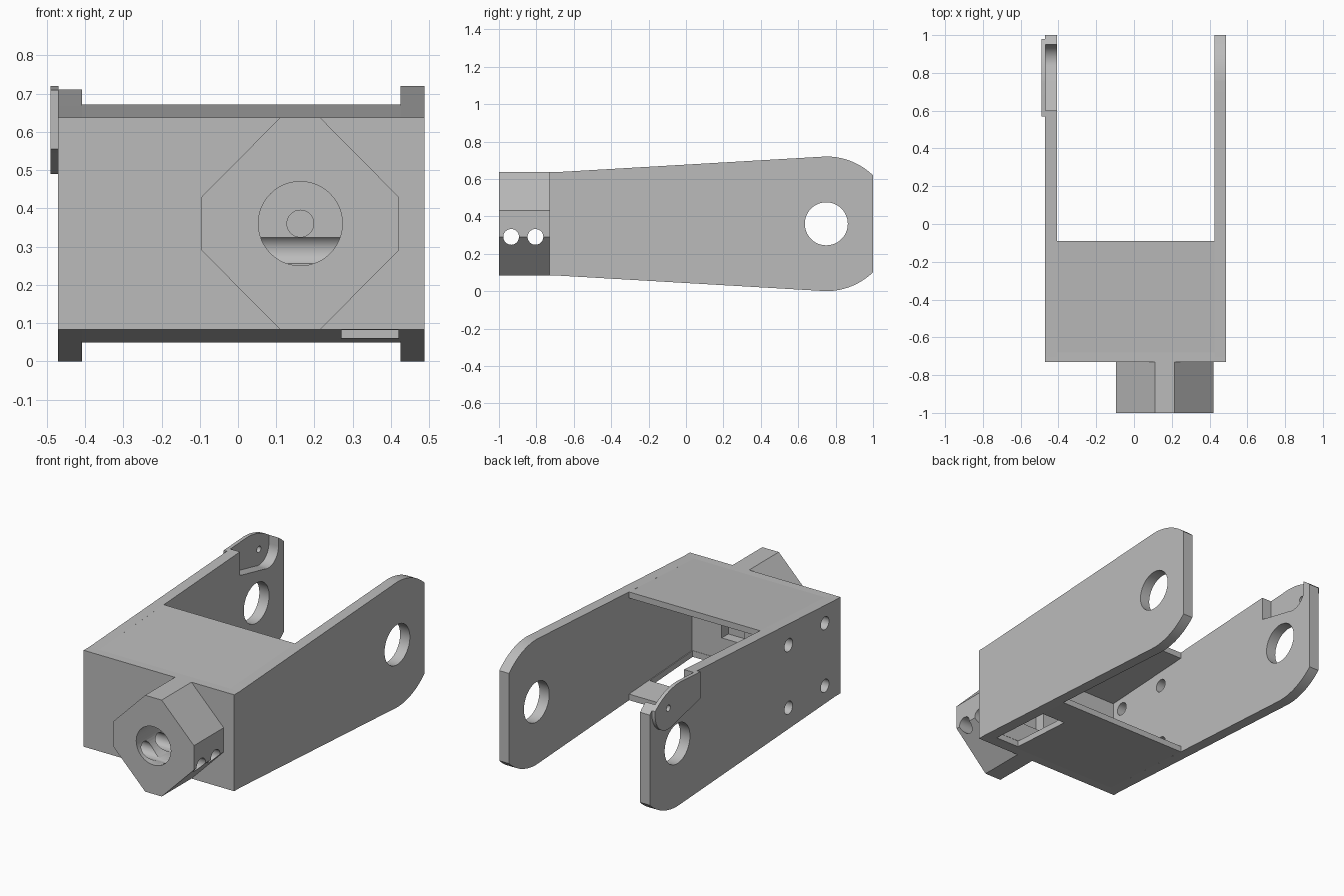
import bpy, bmesh
from math import sin, cos, pi, radians

if "Cube" in bpy.data.objects:
    bpy.data.objects.remove(bpy.data.objects["Cube"], do_unlink=True)

grey = bpy.data.materials.new("plain grey")
grey.use_nodes = True
grey.diffuse_color = (0.5, 0.5, 0.5, 1)
grey.node_tree.nodes["Principled BSDF"].inputs["Base Color"].default_value = (0.5, 0.5, 0.5, 1)


def prism(name, pts, axis, a, b):
    """Extrude a flat outline from a to b along x (points y,z), y (points x,z) or z (points x,y)."""
    place = {"x": lambda p: (a, *p), "y": lambda p: (p[0], a, p[1]), "z": lambda p: (*p, a)}[axis]
    bm = bmesh.new()
    face = bm.faces.new([bm.verts.new(place(p)) for p in pts])
    ext = bmesh.ops.extrude_face_region(bm, geom=[face])
    moved = [v for v in ext["geom"] if isinstance(v, bmesh.types.BMVert)]
    bmesh.ops.translate(bm, verts=moved, vec=[(b - a) * (axis == k) for k in "xyz"])
    bmesh.ops.recalc_face_normals(bm, faces=bm.faces)
    mesh = bpy.data.meshes.new(name)
    bm.to_mesh(mesh)
    bm.free()
    mesh.materials.append(grey)
    ob = bpy.data.objects.new(name, mesh)
    bpy.context.collection.objects.link(ob)
    return ob


def arc(cy, cz, r, start, end, n):
    steps = [radians(start + (end - start) * i / n) for i in range(n + 1)]
    return [(cy + r * cos(t), cz + r * sin(t)) for t in steps]


def circle(cy, cz, r):
    return arc(cy, cz, r, 0, 352.5, 47)


def rect(u0, u1, v0, v1):
    return [(u0, v0), (u1, v0), (u1, v1), (u0, v1)]


def boolean(ob, cutter, mode="DIFFERENCE"):
    mod = ob.modifiers.new("cut", "BOOLEAN")
    mod.operation, mod.solver, mod.object = mode, "EXACT", cutter
    bpy.context.view_layer.objects.active = ob
    bpy.ops.object.modifier_apply(modifier=mod.name)
    bpy.data.objects.remove(cutter, do_unlink=True)


def smooth(ob):
    bpy.ops.object.select_all(action="DESELECT")
    ob.select_set(True)
    bpy.context.view_layer.objects.active = ob
    bpy.ops.object.shade_smooth_by_angle(angle=radians(25))


MID = 0.36          # height of the pivot axis
PIVOT = 0.75        # depth of the pivot axis
FRONT, BACK = -0.73, -0.09

# Tapered arm outline with a rounded, cut-off end
upper = [(FRONT, 0.637), (-0.68, 0.637)] + arc(PIVOT, MID, 0.36, 90, 46, 14)
arm = upper + [(y, 2 * MID - z) for y, z in reversed(upper)]


def tab(r, y0, z0, top):
    """Outline of the end tab: straight front, slanted underside, round back."""
    return [(y0, top), (y0, z0)] + arc(0.86, 0.61, r, 250, 360, 14) + [(0.86 + r, top)]


# Two side arms with pivot holes
left_arm = prism("left_arm", arm, "x", 0.425, 0.487)
right_arm = prism("right_arm", arm, "x", -0.47, -0.408)
for ob in (left_arm, right_arm):
    boolean(ob, prism("cutter", circle(PIVOT, MID, 0.115), "x", -1, 1))

# Four screw holes in the right arm
for y in (-0.59, -0.26):
    for z in (0.18, 0.54):
        boolean(right_arm, prism("cutter", circle(y, z, 0.037), "x", -1, 0))

# Pocket at the end of the right arm, closed by a thin outer tab
boolean(right_arm, prism("cutter", tab(0.09, 0.6, 0.575, 0.8), "x", -0.6, -0.3))
end_tab = prism("end_tab", arm, "x", -0.49, -0.469)
boolean(end_tab, prism("cutter", tab(0.12, 0.57, 0.555, 0.8), "x", -0.6, -0.3), "INTERSECT")
boolean(end_tab, prism("cutter", circle(0.86, 0.61, 0.018), "x", -0.6, -0.3))

# Thin sloping top and bottom plates
edge = [(FRONT, 0.637), (-0.68, 0.637), (BACK, 0.671)]
slab = edge + [(y, z - 0.035) for y, z in reversed(edge)]
top_plate = prism("top_plate", slab, "x", -0.408, 0.425)
bottom_plate = prism("bottom_plate", [(y, 2 * MID - z) for y, z in slab], "x", -0.408, 0.425)
boolean(bottom_plate, prism("cutter", rect(0.27, 0.42, -0.66, -0.27), "z", -0.1, 0.3))

# Front wall with a pocket behind the coupling
front_wall = prism("front_wall", rect(-0.408, 0.425, 0.118, 0.602), "y", FRONT, -0.66)
boolean(front_wall, prism("cutter", rect(0.09, 0.235, 0.24, 0.48), "y", -0.72, -0.5))

# Eight-sided coupling with stepped bore and two cross holes
half = [(0.42, 0.29), (0.42, 0.43), (0.215, 0.637), (0.11, 0.637)]
octagon = half + [(-0.095, 0.43), (-0.095, 0.29), (0.11, 0.083), (0.215, 0.083)]
coupling = prism("coupling", octagon, "y", -1, FRONT)
boolean(coupling, prism("cutter", circle(0.163, MID, 0.11), "y", -1.1, -0.78))
boolean(coupling, prism("cutter", circle(0.163, MID, 0.035), "y", -0.85, -0.745))
for y in (-0.935, -0.805):
    boolean(coupling, prism("cutter", circle(y, 0.29, 0.042), "x", -1, 1))

for ob in (left_arm, right_arm, end_tab, coupling):
    smooth(ob)
